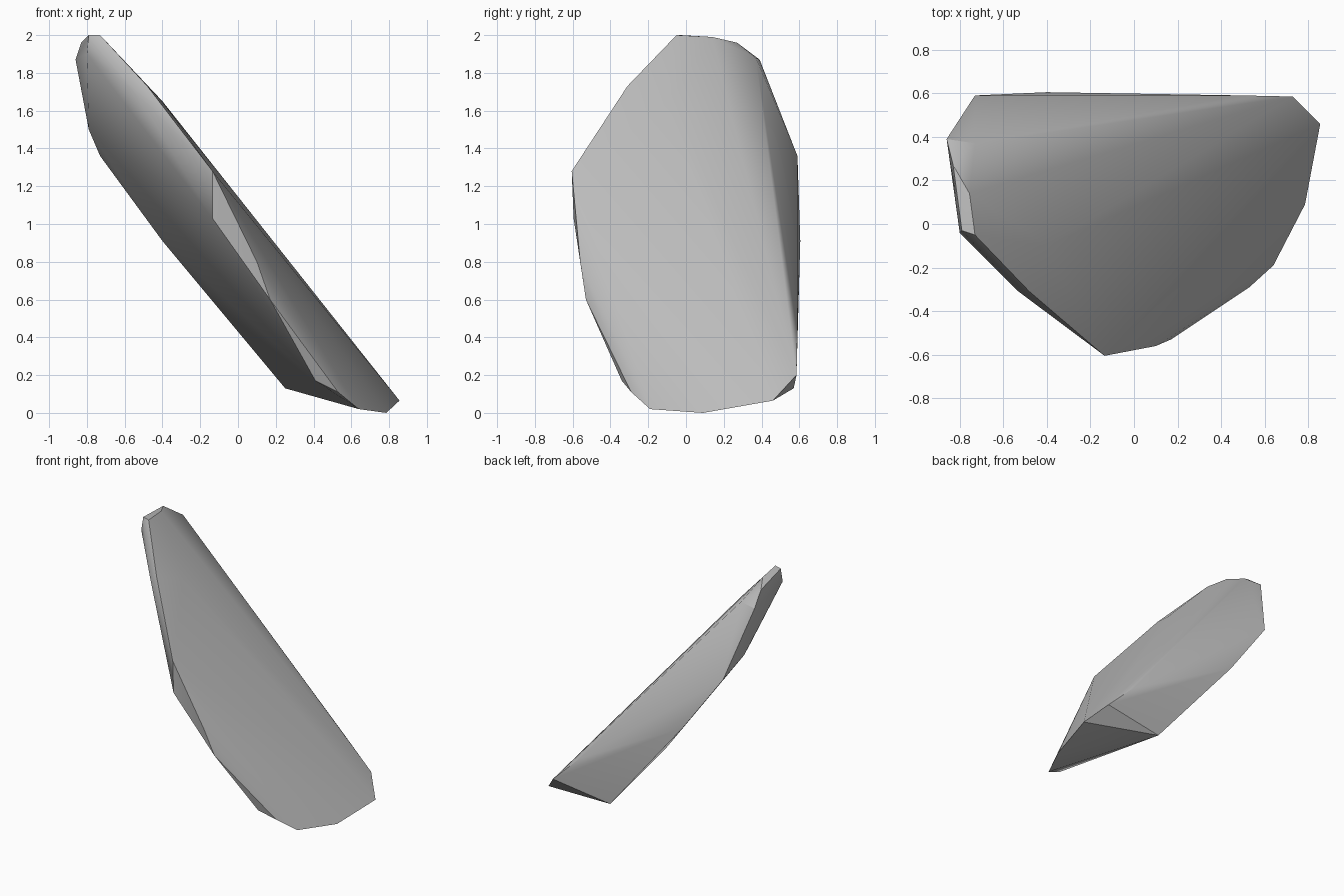
import bpy
import bmesh
import math

if "Cube" in bpy.data.objects:
    bpy.data.objects.remove(bpy.data.objects["Cube"], do_unlink=True)

# Plain stone colour
stone = bpy.data.materials.new("stone_grey")
stone.use_nodes = True
grey = (0.5, 0.5, 0.5, 1)
stone.diffuse_color = grey
stone.node_tree.nodes["Principled BSDF"].inputs["Base Color"].default_value = grey

# Corners of the leaning shard, grouped by side
tip = [(-.73, -.05, 2), (-.79, -.03, 2), (-.755, .14, 1.99),
       (-.83, .27, 1.96), (-.86, .39, 1.87), (-.8, -.04, 1.9)]
front_rim = [(-.48, -.31, 1.73), (-.53, -.31, 1.68), (-.135, -.605, 1.28),
             (-.135, -.595, 1.03), (.1, -.56, .8), (.17, -.53, .6)]
foot = [(.41, -.34, .17), (.53, -.29, .11), (.64, -.19, .02), (.785, .09, 0),
        (.855, .46, .065), (.73, .585, .2), (.25, .57, .13)]
back_rim = [(-.79, .42, 1.5), (-.73, .59, 1.36), (-.4, .605, .91), (.5, .59, .42)]
upper_face = [(-.73, .37, 1.88), (-.4, -.1, 1.65)]

# Wrap the corners in a faceted skin
bm = bmesh.new()
for corner in tip + front_rim + foot + back_rim + upper_face:
    bm.verts.new(corner)
hull = bmesh.ops.convex_hull(bm, input=bm.verts)
loose = [v for v in bm.verts if not v.link_faces]
bmesh.ops.delete(bm, geom=loose, context='VERTS')
bmesh.ops.recalc_face_normals(bm, faces=bm.faces)

mesh = bpy.data.meshes.new("rock_shard")
bm.to_mesh(mesh)
bm.free()
mesh.materials.append(stone)
shard = bpy.data.objects.new("rock_shard", mesh)
bpy.context.collection.objects.link(shard)

# Smooth the gentle bends, keep the broken edges crisp
bpy.ops.object.select_all(action='DESELECT')
shard.select_set(True)
bpy.context.view_layer.objects.active = shard
bpy.ops.object.shade_smooth_by_angle(angle=math.radians(30))
